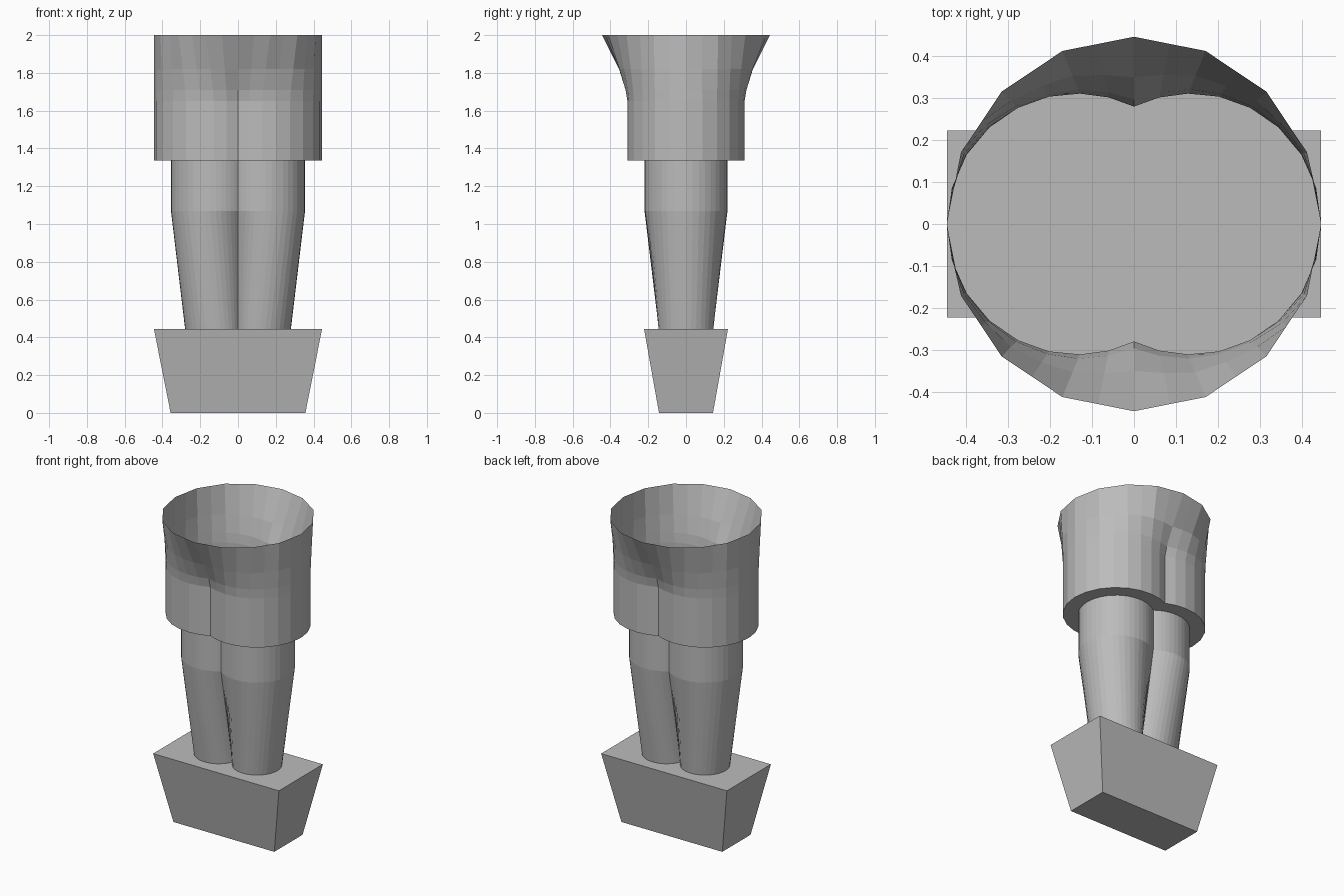
import bpy, bmesh
from math import sin, cos, pi, sqrt

old = bpy.data.objects.get("Cube")
if old:
    bpy.data.objects.remove(old, do_unlink=True)

GREY = (0.5, 0.5, 0.5, 1)
mat = bpy.data.materials.new("plain grey")
mat.use_nodes = True
mat.diffuse_color = GREY
mat.node_tree.nodes["Principled BSDF"].inputs["Base Color"].default_value = GREY

SPREAD = 0.135  # half the distance between the two leg axes


def twin(r, n):
    """Polar radii of two overlapping circles."""
    ang = [2 * pi * i / n for i in range(n)]
    return [SPREAD * abs(cos(a)) + sqrt(r * r - (SPREAD * sin(a)) ** 2) for a in ang]


def outline(radii, z):
    n = len(radii)
    return [(r * cos(2 * pi * i / n), r * sin(2 * pi * i / n), z)
            for i, r in enumerate(radii)]


def loft(name, rings, bottom=False, top=False):
    """Skin a stack of matching outlines, with optional end caps."""
    bm = bmesh.new()
    loops = [[bm.verts.new(p) for p in ring] for ring in rings]
    for a, b in zip(loops, loops[1:]):
        for i in range(len(a)):
            j = (i + 1) % len(a)
            bm.faces.new((a[i], a[j], b[j], b[i]))
    if bottom:
        bm.faces.new(loops[0][::-1])
    if top:
        bm.faces.new(loops[-1])
    mesh = bpy.data.meshes.new(name)
    bm.to_mesh(mesh)
    bm.free()
    mesh.materials.append(mat)
    obj = bpy.data.objects.new(name, mesh)
    bpy.context.collection.objects.link(obj)
    return obj


def rectangle(x, y, z):
    return [(-x, -y, z), (x, -y, z), (x, y, z), (-x, y, z)]


# Tapered block at the foot
loft("base_block", [rectangle(0.357, 0.143, 0), rectangle(0.445, 0.222, 0.444)], True, True)

# Joined pair of tapered legs and the straight sleeve above them
loft("tapered_legs", [outline(twin(0.145, 64), 0.444), outline(twin(0.22, 64), 1.07)])
loft("leg_sleeve", [outline(twin(0.22, 64), 1.07), outline(twin(0.22, 64), 1.337)])

# Open cup: twin-circle floor and wall blending to a sixteen-sided rim
N = 32
waist = twin(0.31, N)
rim = [0.445 * (cos(pi / 16) if i % 2 else 1) for i in range(N)]
stages = [(1.337, 0), (1.65, 0), (1.71, 0.1), (1.82, 0.42), (2, 1)]
loft("open_cup", [outline([w + (r - w) * t for w, r in zip(waist, rim)], z)
                  for z, t in stages], bottom=True)
